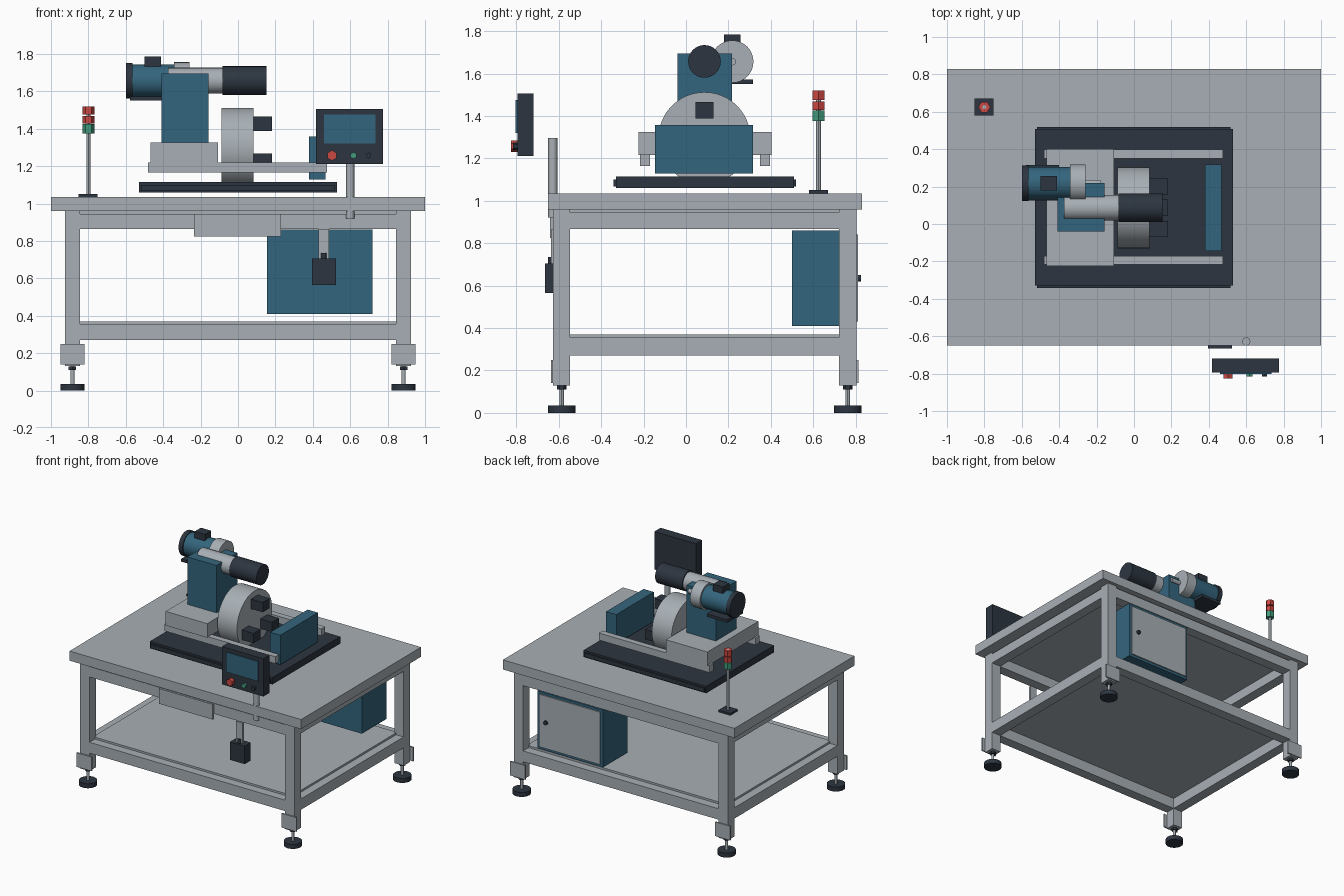
import bpy, math

if "Cube" in bpy.data.objects:
    bpy.data.objects.remove(bpy.data.objects["Cube"])


def material(name, rgb):
    m = bpy.data.materials.new(name)
    m.diffuse_color = (*rgb, 1)
    m.use_nodes = True
    m.node_tree.nodes["Principled BSDF"].inputs["Base Color"].default_value = m.diffuse_color
    return m


GREY = material("light grey", (0.39, 0.43, 0.46))
DARK = material("dark slate", (0.026, 0.036, 0.052))
BLUE = material("steel blue", (0.034, 0.130, 0.205))
RED = material("signal red", (0.60, 0.065, 0.055))
GREEN = material("signal green", (0.055, 0.33, 0.20))


def box(name, x, y, z, mat):
    """Box from (min, max) pairs."""
    bpy.ops.mesh.primitive_cube_add(size=1)
    o = bpy.context.object
    for v in o.data.vertices:
        v.co = [lo + (c + 0.5) * (hi - lo) for c, (lo, hi) in zip(v.co, (x, y, z))]
    o.name = name
    o.data.materials.append(mat)
    return o


def cyl(name, axis, span, centre, r, mat, sides=32):
    """Cylinder along an axis; centre holds the two other coordinates in order."""
    loc = list(centre)
    loc.insert("xyz".index(axis), sum(span) / 2)
    rot = {"x": (0, math.pi / 2, 0), "y": (math.pi / 2, 0, 0), "z": (0, 0, 0)}[axis]
    bpy.ops.mesh.primitive_cylinder_add(vertices=sides, radius=r, depth=span[1] - span[0],
                                        location=loc, rotation=rot)
    o = bpy.context.object
    o.name = name
    o.data.materials.append(mat)
    if sides > 8:
        bpy.ops.object.shade_smooth_by_angle()
    return o


# Table top, under plate and shelf
box("table_top", (-1, 1), (-0.65, 0.83), (0.96, 1.035), GREY)
box("under_plate", (-0.86, 0.86), (-0.56, 0.735), (0.945, 0.96), GREY)
box("lower_shelf", (-0.86, 0.86), (-0.56, 0.735), (0.355, 0.37), GREY)

# Legs with bracket plates and levelling feet
FRONT, BACK = (-0.626, -0.546), (0.722, 0.803)
for sx in (-1, 1):
    cx = 0.885 * sx
    lx = (cx - 0.04, cx + 0.04)
    for ly, plate in ((FRONT, (-0.637, -0.626)), (BACK, (0.803, 0.813))):
        cy = sum(ly) / 2
        box("leg", lx, ly, (0.13, 0.96), GREY)
        box("foot_bracket", (cx - 0.065, cx + 0.065), plate, (0.14, 0.25), GREY)
        cyl("foot_rod", "z", (0.03, 0.14), (cx, cy), 0.011, GREY, 12)
        cyl("foot_nut", "z", (0.11, 0.128), (cx, cy), 0.023, DARK, 6)
        cyl("foot_pad", "z", (0, 0.035), (cx, cy), 0.065, DARK, 24)
    for z in ((0.27, 0.355), (0.867, 0.945)):
        box("side_rail", lx, (FRONT[1], BACK[0]), z, GREY)
for ly in (FRONT, BACK):
    for z in ((0.27, 0.355), (0.865, 0.945)):
        box("cross_rail", (-0.845, 0.845), ly, z, GREY)

# Front plate, hanging bracket and pedal box
box("front_plate", (-0.235, 0.23), (-0.64, -0.626), (0.825, 0.943), GREY)
box("hanging_bracket", (0.43, 0.487), (-0.637, -0.62), (0.70, 0.865), GREY)
box("hanging_box", (0.395, 0.523), (-0.665, -0.59), (0.565, 0.705), DARK)
cyl("box_neck", "z", (0.70, 0.735), (0.458, -0.635), 0.016, DARK, 12)

# Electrical cabinet with rear door
box("cabinet", (0.155, 0.72), (0.5, 0.803), (0.41, 0.86), BLUE)
box("cabinet_door", (0.175, 0.70), (0.803, 0.812), (0.43, 0.84), GREY)
cyl("door_lock", "y", (0.81, 0.826), (0.64, 0.635), 0.016, DARK, 12)

# Machine bed
box("bed_long", (-0.53, 0.528), (-0.33, 0.508), (1.06, 1.114), DARK)
box("bed_wide", (-0.518, 0.517), (-0.342, 0.518), (1.068, 1.1), DARK)
for y in ((-0.217, -0.17), (0.35, 0.397)):
    box("slide_rail", (-0.482, 0.475), y, (1.165, 1.22), GREY)
box("headstock_base", (-0.467, -0.108), (-0.225, 0.402), (1.215, 1.325), GREY)
box("tailstock", (0.38, 0.468), (-0.145, 0.317), (1.128, 1.358), BLUE)
box("column", (-0.41, -0.158), (-0.04, 0.218), (1.325, 1.695), BLUE)

# Chuck wheel with three jaws
WY, WZ = 0.087, 1.295
cyl("chuck_wheel", "x", (-0.087, 0.082), (WY, WZ), 0.217, GREY, 48)
for k in range(3):
    a = math.radians(90 + 120 * k)
    y, z = WY + 0.132 * math.cos(a), WZ + 0.132 * math.sin(a)
    box("chuck_jaw", (0.08, 0.183), (y - 0.043, y + 0.043), (z - 0.038, z + 0.038), DARK)

# Spindle
cyl("spindle_body", "x", (-0.375, -0.07), (WY, 1.657), 0.069, GREY)
cyl("spindle_nose", "x", (-0.083, 0.152), (WY, 1.657), 0.077, DARK)

# Motor
MY, MZ = 0.218, 1.656
cyl("motor_body", "x", (-0.565, -0.34), (MY, MZ), 0.087, BLUE)
cyl("motor_fan_cover", "x", (-0.6, -0.565), (MY, MZ), 0.095, DARK)
cyl("motor_flange", "x", (-0.343, -0.258), (MY, MZ), 0.1, GREY)
cyl("motor_shaft", "x", (-0.26, -0.18), (MY, MZ), 0.018, GREY, 16)
box("terminal_box", (-0.5, -0.413), (0.18, 0.257), (1.73, 1.785), DARK)
box("motor_foot", (-0.578, -0.40), (0.125, 0.315), (1.55, 1.572), DARK)

# Signal tower
TX = (-0.8, 0.625)
box("tower_base", (-0.852, -0.75), (0.58, 0.67), (1.035, 1.05), DARK)
cyl("tower_pole", "z", (1.05, 1.52), TX, 0.011, GREY, 12)
for name, z, mat in (("green_lamp", (1.375, 1.425), GREEN),
                     ("lower_red_lamp", (1.427, 1.468), RED),
                     ("upper_red_lamp", (1.476, 1.52), RED)):
    lamp = cyl(name, "z", z, TX, 0.032, mat, 6)
    lamp.rotation_euler.z = math.radians(30)

# Control panel on its post
cyl("panel_post", "z", (0.92, 1.297), (0.6, -0.628), 0.022, GREY, 20)
box("panel_case", (0.418, 0.776), (-0.795, -0.718), (1.21, 1.505), DARK)
box("panel_screen", (0.46, 0.735), (-0.803, -0.795), (1.32, 1.475), BLUE)
for name, x, r, depth, mat in (("stop_button", 0.503, 0.028, 0.03, RED),
                               ("start_button", 0.618, 0.018, 0.02, GREEN),
                               ("dial_button", 0.698, 0.016, 0.02, DARK)):
    cyl(name, "y", (-0.795 - depth, -0.795), (x, 1.257), r, mat, 6)
